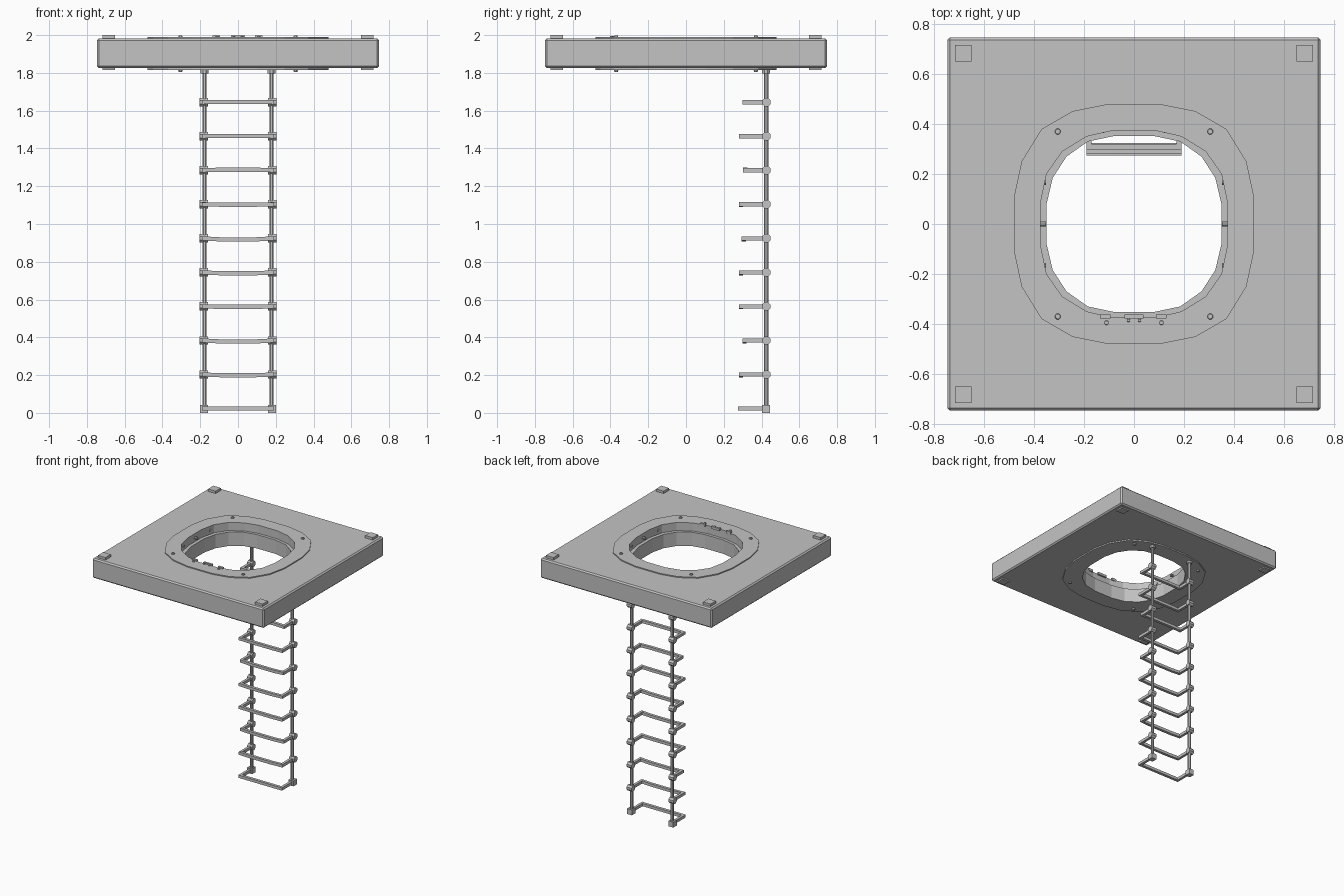
import bpy, bmesh, math, random
from mathutils import Vector

random.seed(4)
if "Cube" in bpy.data.objects:
    bpy.data.objects.remove(bpy.data.objects["Cube"], do_unlink=True)

grey = bpy.data.materials.new("plain_grey")
grey.use_nodes = True
grey.diffuse_color = (0.55, 0.55, 0.55, 1)
grey.node_tree.nodes["Principled BSDF"].inputs["Base Color"].default_value = (0.55, 0.55, 0.55, 1)


def finish(name, bm):
    bmesh.ops.recalc_face_normals(bm, faces=bm.faces)
    mesh = bpy.data.meshes.new(name)
    bm.to_mesh(mesh)
    bm.free()
    mesh.materials.append(grey)
    obj = bpy.data.objects.new(name, mesh)
    bpy.context.collection.objects.link(obj)
    return obj


def box(bm, lo, hi):
    verts = bmesh.ops.create_cube(bm, size=1)["verts"]
    for v in verts:
        v.co = Vector([lo[i] + (v.co[i] + 0.5) * (hi[i] - lo[i]) for i in range(3)])


def rod(bm, a, b, radius, sides=8, tip=None):
    """Prism from a to b with flats facing the axes."""
    a, b = Vector(a), Vector(b)
    turn = (b - a).to_track_quat("Z", "Y")
    verts = bmesh.ops.create_cone(bm, cap_ends=True, segments=sides, radius1=radius,
                                  radius2=radius if tip is None else tip,
                                  depth=(b - a).length)["verts"]
    spin = math.pi / sides
    for v in verts:
        x, y, z = v.co
        flat = Vector((x * math.cos(spin) - y * math.sin(spin),
                       x * math.sin(spin) + y * math.cos(spin), z))
        v.co = turn @ flat + (a + b) / 2


# Rounded-square hatch outlines, given as one quadrant
OUTER = [(.48, .11), (.45, .25), (.37, .38), (.245, .452), (.105, .48)]
LIP = [(.375, .08), (.35, .2), (.287, .29), (.19, .35), (.08, .375)]
INNER = [(.35, .08), (.325, .185), (.27, .27), (.185, .33), (.08, .352)]


def outline(quadrant):
    q = list(quadrant)
    points = []
    for sx, sy in ((1, 1), (-1, 1), (-1, -1), (1, -1)):
        part = [(sx * x, sy * y) for x, y in q]
        points += part if sx * sy > 0 else part[::-1]
    return points


def loft(bm, sections, closed):
    loops = [[bm.verts.new((x, y, z)) for x, y in outline(q)] for q, z in sections]
    n = len(loops[0])
    pairs = list(zip(loops, loops[1:]))
    if closed:
        pairs.append((loops[-1], loops[0]))
    else:
        bm.faces.new(loops[0])
        bm.faces.new(loops[-1])
    for p, q in pairs:
        for i in range(n):
            j = (i + 1) % n
            bm.faces.new((p[i], p[j], q[j], q[i]))


# Square slab with softened edges and a cut opening
bm = bmesh.new()
box(bm, (-.747, -.747, 1.826), (.747, .747, 1.981))
slab = finish("hatch_slab", bm)
bevel = slab.modifiers.new("soft_edges", "BEVEL")
bevel.width = 0.01
bevel.segments = 1

bm = bmesh.new()
middle = [((a + c) / 2, (b + d) / 2) for (a, b), (c, d) in zip(OUTER, LIP)]
loft(bm, [(middle, 1.7), (middle, 2.1)], False)
cutter = finish("opening_cutter", bm)
cutter.hide_render = True
cutter.hide_viewport = True
cutter.display_type = "WIRE"
cut = slab.modifiers.new("opening", "BOOLEAN")
cut.operation = "DIFFERENCE"
cut.solver = "EXACT"
cut.object = cutter

# Collar lining the opening, with a step for the lid
bm = bmesh.new()
loft(bm, [(OUTER, 1.816), (OUTER, 1.989), (LIP, 1.989),
          (LIP, 1.925), (INNER, 1.925), (INNER, 1.816)], True)
finish("hatch_collar", bm)

# Corner pads and collar bolts, above and below
pads, bolts = bmesh.new(), bmesh.new()
for sx in (-1, 1):
    for sy in (-1, 1):
        px, py = sx * .684, sy * .684
        for lo, hi in ((1.97, 2.0), (1.816, 1.835)):
            box(pads, (px - .033, py - .033, lo), (px + .033, py + .033, hi))
        bx, by = sx * .305, sy * .37
        rod(bolts, (bx, by, 1.98), (bx, by, 1.999), .015, 8, .01)
        rod(bolts, (bx, by, 1.825), (bx, by, 1.804), .015, 8, .01)
finish("corner_pads", pads)
finish("collar_bolts", bolts)

# Hinge plates and studs on the front of the collar
bm = bmesh.new()
for x, half in ((-.115, .021), (0, .038), (.11, .021)):
    box(bm, (x - half, -.378, 1.98), (x + half, -.362, 1.999))
for x, y, r in ((-.11, -.395, .011), (.11, -.395, .011), (-.022, -.386, .008), (.022, -.386, .008)):
    rod(bm, (x, y, 1.98), (x, y, 1.996), r, 8, r * .7)
finish("hinge_fittings", bm)

# Small studs around the upper inner wall
bm = bmesh.new()
for side in (-1, 1):
    for t in (-.165, 0, .165):
        rod(bm, (side * .38, t, 1.957), (side * .352, t, 1.957), .01)
    for t in (-.13, .13):
        rod(bm, (t, side * .38, 1.957), (t, side * .365, 1.957), .01)
finish("wall_studs", bm)

# Ladder rails with top flanges
RAIL_X, RAIL_Y = .177, .424
bm = bmesh.new()
for s in (-1, 1):
    rod(bm, (s * RAIL_X, RAIL_Y, 0.005), (s * RAIL_X, RAIL_Y, 1.83), .0125)
    rod(bm, (s * RAIL_X, RAIL_Y, 1.798), (s * RAIL_X, RAIL_Y, 1.822), .022)
finish("ladder_rails", bm)

# Rungs: bent forward from the rails, each a little uneven
reach = [.275, .28, .298, .28, .28, .295, .28, .303, .28, .298]
for k, front in enumerate(reach):
    z = .023 + k * .1802
    bm = bmesh.new()
    sag = random.uniform(-.006, .004) if k else 0
    box(bm, (-.19, front, z - .011), (.19, front + .022, z + .011))
    bmesh.ops.subdivide_edges(bm, edges=[e for e in bm.edges
                              if abs(e.verts[0].co.x - e.verts[1].co.x) > .1], cuts=3)
    for v in bm.verts:
        if abs(v.co.x) < .15:
            v.co.z += sag
    for s in (-1, 1):
        x = s * .18
        box(bm, (x - .01, front + .01, z - .011), (x + .01, RAIL_Y, z + .011))
        if k:
            rod(bm, (s * .16, RAIL_Y + .002, z), (s * .203, RAIL_Y + .002, z), .024)
        else:
            box(bm, (x - .021, .402, 0), (x + .021, .446, .042))
    finish(f"rung_{k + 1}", bm)
